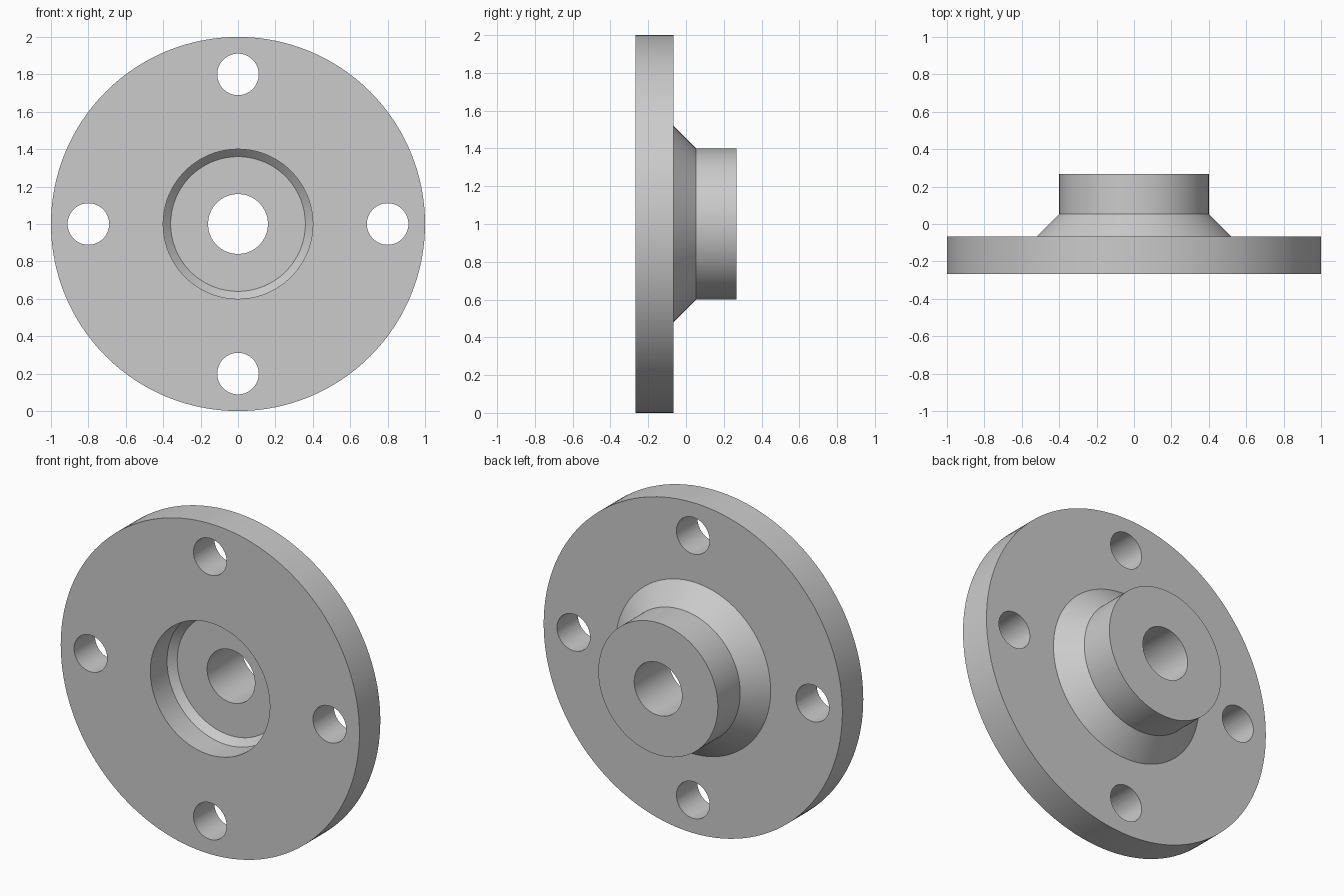
import bpy
import bmesh
import math
from mathutils import Matrix, Vector

cube = bpy.data.objects.get("Cube")
if cube:
    bpy.data.objects.remove(cube, do_unlink=True)

CENTRE = Vector((0, 0, 1))
FRONT, FACE, NECK, BACK = -0.267, -0.067, 0.053, 0.267
SEGMENTS = 128

grey = bpy.data.materials.new("plain_grey")
grey.use_nodes = True
colour = (0.6, 0.6, 0.6, 1)
grey.diffuse_color = colour
grey.node_tree.nodes["Principled BSDF"].inputs["Base Color"].default_value = colour


def make_object(name, bm):
    bmesh.ops.recalc_face_normals(bm, faces=bm.faces[:])
    mesh = bpy.data.meshes.new(name)
    bm.to_mesh(mesh)
    bm.free()
    mesh.materials.append(grey)
    obj = bpy.data.objects.new(name, mesh)
    bpy.context.collection.objects.link(obj)
    return obj


def lathe(name, profile):
    """Turn a closed (radius, y) profile around the y axis."""
    bm = bmesh.new()
    verts = [bm.verts.new(CENTRE + Vector((r, y, 0))) for r, y in profile]
    edges = [bm.edges.new((v, verts[(i + 1) % len(verts)])) for i, v in enumerate(verts)]
    bmesh.ops.spin(bm, geom=verts + edges, cent=CENTRE, axis=(0, 1, 0),
                   angle=math.tau, steps=SEGMENTS, use_merge=True)
    bmesh.ops.remove_doubles(bm, verts=bm.verts[:], dist=1e-5)
    return make_object(name, bm)


# Flange, tapered neck, hub, through bore and chamfered front recess
flange = lathe("flange_with_hub", [
    (1.0, FRONT), (1.0, FACE),
    (0.52, FACE), (0.4, NECK), (0.4, BACK),
    (0.16, BACK), (0.16, FRONT + 0.2),
    (0.36, FRONT + 0.2), (0.4, FRONT + 0.16), (0.4, FRONT),
])

# Four bolt holes
bm = bmesh.new()
for i in range(4):
    a = i * math.pi / 2
    spot = CENTRE + Vector((0.8 * math.cos(a), (FRONT + FACE) / 2, 0.8 * math.sin(a)))
    bmesh.ops.create_cone(bm, cap_ends=True, segments=64, radius1=0.111, radius2=0.111,
                          depth=0.4, matrix=Matrix.Translation(spot)
                          @ Matrix.Rotation(math.pi / 2, 4, "X"))
cutter = make_object("bolt_hole_cutter", bm)
cutter.hide_render = True

cut = flange.modifiers.new("bolt_holes", "BOOLEAN")
cut.operation = "DIFFERENCE"
cut.solver = "EXACT"
cut.object = cutter

# Apply the cut, drop the cutter and smooth the round walls
for obj in bpy.context.selected_objects:
    obj.select_set(False)
flange.select_set(True)
bpy.context.view_layer.objects.active = flange
bpy.ops.object.modifier_apply(modifier=cut.name)
bpy.data.objects.remove(cutter, do_unlink=True)
bpy.ops.object.shade_smooth_by_angle(angle=math.radians(25))
